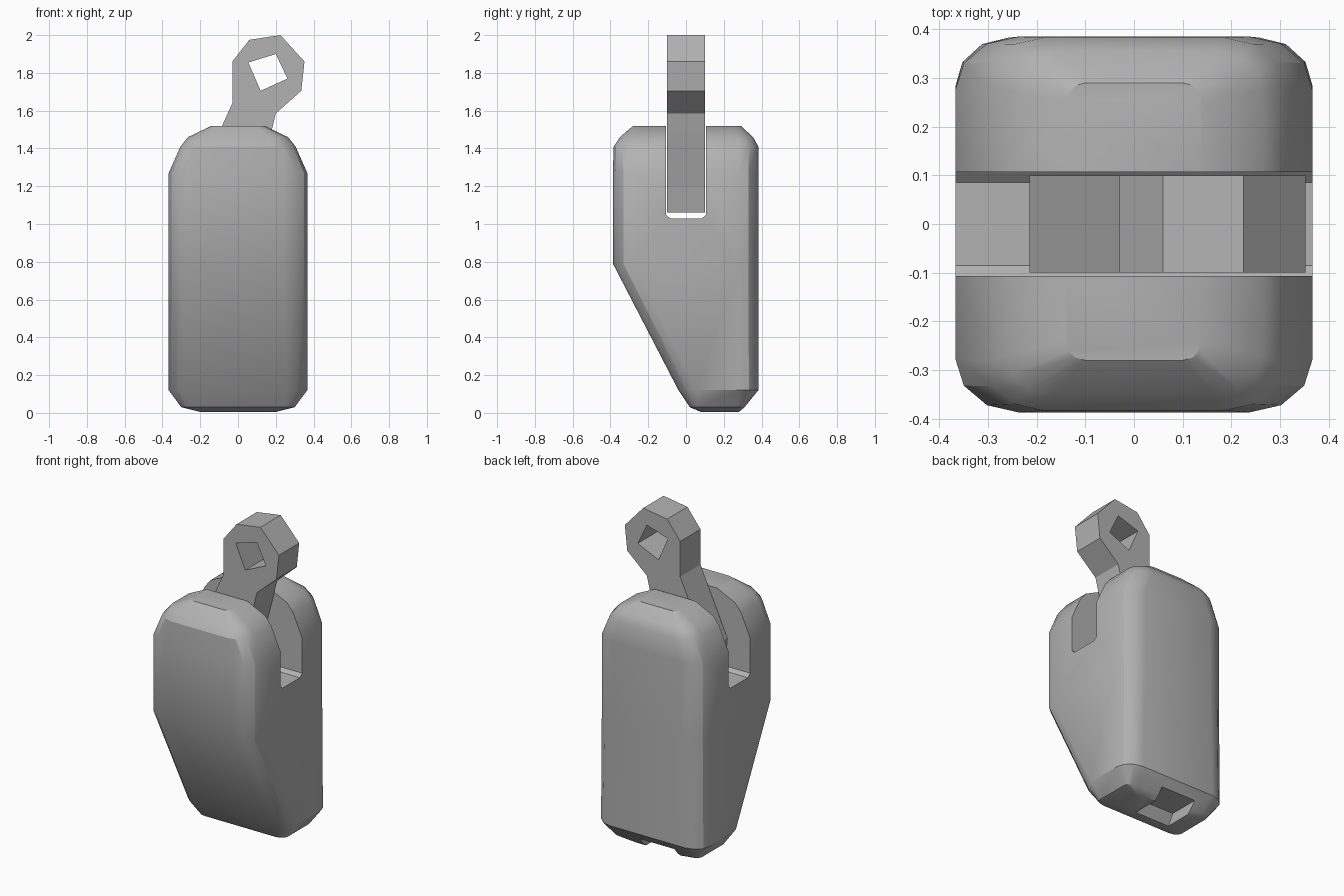
import bpy, bmesh, math
from mathutils import Vector

cube = bpy.data.objects.get("Cube")
if cube:
    bpy.data.objects.remove(cube, do_unlink=True)

GREY = (0.45, 0.45, 0.45, 1)
mat = bpy.data.materials.new("plain grey")
mat.use_nodes = True
mat.diffuse_color = GREY
mat.node_tree.nodes["Principled BSDF"].inputs["Base Color"].default_value = GREY


def finish(name, bm):
    bmesh.ops.recalc_face_normals(bm, faces=bm.faces)
    mesh = bpy.data.meshes.new(name)
    bm.to_mesh(mesh)
    bm.free()
    mesh.materials.append(mat)
    obj = bpy.data.objects.new(name, mesh)
    bpy.context.collection.objects.link(obj)
    return obj


def prism(name, profile, axis, lo, hi):
    """Extrude a closed profile along x or y from lo to hi."""
    bm = bmesh.new()
    if axis == "x":
        pts = [(lo, a, b) for a, b in profile]
        move = Vector((hi - lo, 0, 0))
    else:
        pts = [(a, lo, b) for a, b in profile]
        move = Vector((0, hi - lo, 0))
    face = bm.faces.new([bm.verts.new(p) for p in pts])
    out = bmesh.ops.extrude_face_region(bm, geom=[face])["geom"]
    bmesh.ops.translate(bm, verts=[g for g in out if isinstance(g, bmesh.types.BMVert)], vec=move)
    return finish(name, bm)


def activate(obj):
    bpy.ops.object.select_all(action="DESELECT")
    bpy.context.view_layer.objects.active = obj
    obj.select_set(True)


def cut(obj, cutter):
    cutter.hide_render = True
    mod = obj.modifiers.new("cut", "BOOLEAN")
    mod.operation = "DIFFERENCE"
    mod.solver = "EXACT"
    mod.object = cutter
    activate(obj)
    bpy.ops.object.modifier_apply(modifier=mod.name)
    bpy.data.objects.remove(cutter, do_unlink=True)


def ring(z, half_x, front, back, rx, ry, steps=3):
    """Rounded rectangle at height z."""
    pts = []
    for quarter, (sx, sy) in enumerate([(1, 1), (-1, 1), (-1, -1), (1, -1)]):
        cx = sx * (half_x - rx)
        cy = back - ry if sy > 0 else front + ry
        for i in range(steps + 1):
            a = math.pi / 2 * (quarter + i / steps)
            pts.append((cx + rx * math.cos(a), cy + ry * math.sin(a), z))
    return pts


# Body: lofted rounded sections, front sloping in below the middle
sections = [
    (0.005, 0.20, 0.08, 0.28, 0.05, 0.04),
    (0.03, 0.30, 0.02, 0.31, 0.06, 0.04),
    (0.12, 0.367, -0.04, 0.383, 0.11, 0.10),
    (0.79, 0.367, -0.387, 0.385, 0.13, 0.11),
    (1.27, 0.367, -0.387, 0.385, 0.13, 0.11),
    (1.41, 0.305, -0.383, 0.383, 0.12, 0.10),
    (1.46, 0.265, -0.35, 0.355, 0.10, 0.08),
    (1.52, 0.14, -0.28, 0.29, 0.04, 0.04),
]
bm = bmesh.new()
loops = [[bm.verts.new(p) for p in ring(*s)] for s in sections]
for low, high in zip(loops, loops[1:]):
    for i in range(len(low)):
        j = (i + 1) % len(low)
        bm.faces.new((low[i], low[j], high[j], high[i]))
bm.faces.new(loops[0])
bm.faces.new(loops[-1])
body = finish("body", bm)

# Slot through the top and notch under the back
slot = [(-0.107, 1.7), (-0.107, 1.05), (-0.085, 1.03),
        (0.085, 1.03), (0.107, 1.05), (0.107, 1.7)]
cut(body, prism("slot_cutter", slot, "x", -0.6, 0.6))
notch = [(0.08, -0.05), (0.15, 0.07), (0.5, 0.07), (0.5, -0.05)]
cut(body, prism("notch_cutter", notch, "x", -0.16, 0.08))
activate(body)
bpy.ops.object.shade_smooth_by_angle(angle=math.radians(28))

# Lever: leaning foot with a faceted eye on top
outline = [(-0.20, 1.06), (0.07, 1.06), (0.10, 1.20), (0.177, 1.49), (0.20, 1.585),
           (0.335, 1.705), (0.352, 1.86), (0.225, 2.0), (0.06, 1.975),
           (-0.03, 1.86), (-0.03, 1.64), (-0.215, 1.23)]
lever = prism("lever", outline, "y", -0.1, 0.1)
hole = [(0.055, 1.855), (0.20, 1.90), (0.262, 1.77), (0.12, 1.705)]
cut(lever, prism("hole_cutter", hole, "y", -0.3, 0.3))
